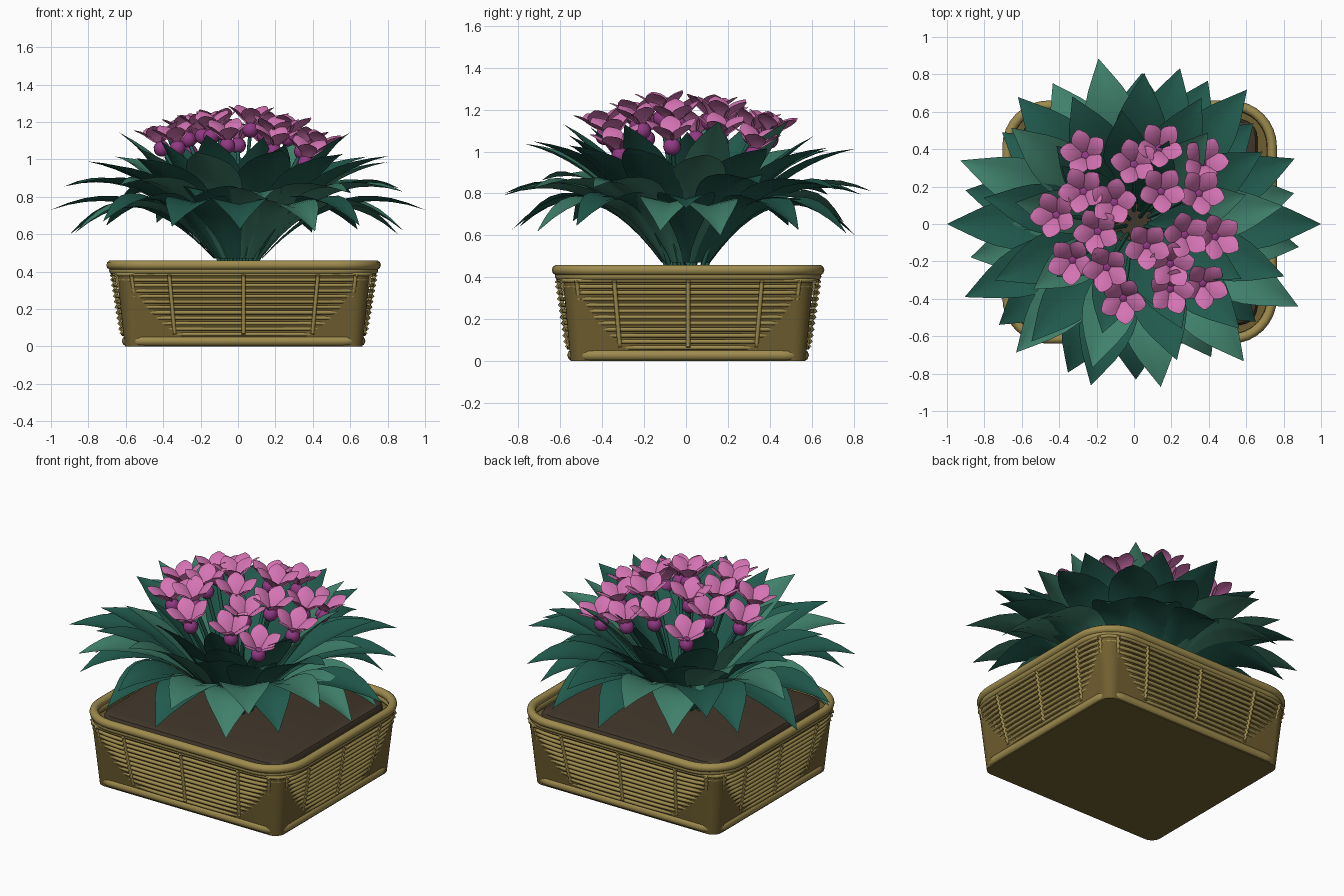
import bpy, bmesh, math, random
from mathutils import Vector, Matrix

if "Cube" in bpy.data.objects:
    bpy.data.objects.remove(bpy.data.objects["Cube"])

random.seed(4)
CX, CY = 0.03, 0.01          # basket centre (foliage is centred on the origin)


def mat(name, rgb):
    m = bpy.data.materials.new(name)
    m.diffuse_color = tuple(((c / 255 + 0.055) / 1.055) ** 2.4 for c in rgb) + (1,)
    m.use_nodes = True
    m.node_tree.nodes["Principled BSDF"].inputs["Base Color"].default_value = m.diffuse_color
    return m


WICKER = mat("wicker", (158, 139, 78))
PANEL = mat("dark_wicker", (112, 95, 48))
SOIL = mat("soil", (66, 55, 43))
LEAF = mat("deep_green", (33, 90, 77))
LEAF2 = mat("light_green", (64, 129, 108))
PINK = mat("pink_petal", (212, 115, 179))
PLUM = mat("plum_calyx", (146, 58, 132))


def finish(name, bm, mats, angle=40):
    me = bpy.data.meshes.new(name)
    bm.to_mesh(me)
    bm.free()
    ob = bpy.data.objects.new(name, me)
    bpy.context.collection.objects.link(ob)
    for m in mats:
        me.materials.append(m)
    bpy.ops.object.select_all(action='DESELECT')
    ob.select_set(True)
    bpy.context.view_layer.objects.active = ob
    bpy.ops.object.shade_smooth_by_angle(angle=math.radians(angle))
    return ob


def tubes(name, paths, radius, material, cyclic=False, res=2):
    cu = bpy.data.curves.new(name, 'CURVE')
    cu.dimensions = '3D'
    cu.bevel_depth = radius
    cu.bevel_resolution = res
    cu.use_fill_caps = True
    for pts in paths:
        s = cu.splines.new('POLY')
        s.points.add(len(pts) - 1)
        for p, co in zip(s.points, pts):
            p.co = (*co, 1)
        s.use_cyclic_u = cyclic
    cu.materials.append(material)
    ob = bpy.data.objects.new(name, cu)
    bpy.context.collection.objects.link(ob)
    return ob


def rounded_rect(hx, hy, r, z, n=8):
    pts = []
    for k, (sx, sy) in enumerate([(1, 1), (-1, 1), (-1, -1), (1, -1)]):
        for i in range(n + 1):
            a = (k + i / n) * math.pi / 2
            pts.append((CX + sx * (hx - r) + r * math.cos(a),
                        CY + sy * (hy - r) + r * math.sin(a), z))
    return pts


def loft(name, loops, material):
    bm = bmesh.new()
    rings = [[bm.verts.new(p) for p in lp] for lp in loops]
    n = len(rings[0])
    for a, b in zip(rings, rings[1:]):
        for i in range(n):
            bm.faces.new((a[i], a[(i + 1) % n], b[(i + 1) % n], b[i]))
    bm.faces.new(rings[0][::-1])
    bm.faces.new(rings[-1])
    return finish(name, bm, [material])


# basket body, base bar, soil and rim
loft("basket_body", [rounded_rect(.635, .56, .06, 0), rounded_rect(.678, .597, .09, .39)], PANEL)
tubes("base_bar", [rounded_rect(.624, .549, .10, .029)], .028, WICKER, True)
loft("soil", [rounded_rect(.63, .55, .1, .37), rounded_rect(.63, .55, .1, .42),
              rounded_rect(.62, .54, .1, .437), rounded_rect(.59, .51, .1, .445)], SOIL)
tubes("rim_top", [rounded_rect(.708, .624, .22, .435)], .026, WICKER, True, 3)
tubes("rim_lower", [rounded_rect(.70, .616, .21, .405)], .02, WICKER, True)


# woven reeds: bowed rings that sink into the body corners near the base
def reed_shape(t):
    return .645 + .053 * t, .57 + .048 * t, 4 + 5 * t


def reed_ring(t):
    hx, hy, n = reed_shape(t)
    pts = []
    for i in range(96):
        a = 2 * math.pi * i / 96
        c, s = math.cos(a), math.sin(a)
        k = (abs(c) ** n + abs(s) ** n) ** (-1 / n)
        pts.append((CX + hx * c * k, CY + hy * s * k, .065 + .32 * t))
    return pts


tubes("woven_reeds", [reed_ring(i / 11) for i in range(12)], .011, WICKER, True, 1)

# upright stakes weaving over and under the reeds
stakes = []
for f in (-.86, -.57, 0, .57, .86):
    for side in (-1, 1):
        fx, fy = [], []
        for i in range(23):
            t = i / 22
            hx, hy, n = reed_shape(t)
            k = (1 - abs(f) ** n) ** (1 / n)
            w = -.002 if i % 2 else .011
            z = .065 + .32 * t
            fx.append((CX + f * hx, CY + side * (hy * k + w), z))
            fy.append((CX + side * (hx * k + w), CY + f * hy, z))
        stakes += [fx, fy]
tubes("stakes", stakes, .011, WICKER, False, 1)


# leaf or petal blade swept along a cubic Bezier, folded along its midrib
def blade(bm, ctrl, width, profile, M, steps, fold, mi):
    c = [Vector((r, 0, z)) for r, z in ctrl]
    rows = []
    for i in range(steps + 1):
        t = i / steps
        u = 1 - t
        p = c[0] * u**3 + c[1] * 3 * u * u * t + c[2] * 3 * u * t * t + c[3] * t**3
        d = (c[1] - c[0]) * u * u + (c[2] - c[1]) * 2 * u * t + (c[3] - c[2]) * t * t
        nrm = Vector((-d.z, 0, d.x)).normalized()
        w = width * profile(t)
        rows.append([bm.verts.new(M @ (p + Vector((0, v * w, 0)) + nrm * (abs(v) * w * fold)))
                     for v in (-1, -.5, 0, .5, 1)])
    for a, b in zip(rows, rows[1:]):
        for j in range(4):
            bm.faces.new((a[j], b[j], b[j + 1], a[j + 1])).material_index = mi


def leaf_profile(t):
    return .12 * (1 - t) + .95 * math.sin(math.pi * t ** 1.4) ** 1.1 + .004 if t < 1 else .004


def petal_profile(t):
    return .2 * (1 - t) + .92 * math.sin(math.pi * min(t, .985) ** 1.25) ** .65


# leaf rings: count, start angle, half width, side profile (radius, height)
RINGS = [
    ("lowest_leaves", 14, .22, .155, [(.13, .47), (.36, .75), (.60, .88), (.93, .63)]),
    ("outer_leaves", 14, 0, .15, [(.13, .47), (.34, .73), (.62, .93), (1.0, .83)]),
    ("middle_leaves", 13, .1, .145, [(.12, .47), (.30, .72), (.53, .94), (.87, 1.01)]),
    ("inner_leaves", 9, .2, .125, [(.10, .47), (.24, .70), (.42, .94), (.66, 1.10)]),
    ("heart_leaves", 5, 0, .11, [(.08, .47), (.2, .70), (.33, .95), (.52, 1.13)]),
]
squash = Matrix.Diagonal((1, .93, 1, 1))
for name, count, start, width, ctrl in RINGS:
    bm = bmesh.new()
    for i in range(count):
        end = name == "outer_leaves" and i in (0, count // 2)
        k = 1 if end else random.uniform(.92, 1.0)
        dz = -.10 if end else random.uniform(-.04, .05)
        a = start + 2 * math.pi * i / count + (0 if end else random.uniform(-.08, .08))
        pts = [(r * k, z + dz * j / 3) for j, (r, z) in enumerate(ctrl)]
        blade(bm, pts, width, leaf_profile, squash @ Matrix.Rotation(a, 4, 'Z'), 12, .22,
              int(random.random() < .27))
    finish(name, bm, [LEAF, LEAF2], 30)

# flowers: calyx ball, five cupped petals and a stem each
HEADS = [(.14, .42), (0, .33), (-.27, .38), (.38, .34), (-.28, .18), (-.43, .05), (-.11, .12),
         (.15, .18), (.36, .17), (-.2, -.04), (-.34, -.2), (.07, -.12), (-.15, -.24), (.2, -.22),
         (.45, -.07), (.28, -.06), (.38, -.33), (.2, -.36), (-.06, -.41)]
petals, calyx, stems = bmesh.new(), bmesh.new(), []
for x, y in HEADS:
    r2 = x * x + y * y
    z = 1.175 - .7 * r2 + random.uniform(-.03, .02)
    axis = Vector((x * .5, y * .5, 1))
    M = Matrix.Translation((x * .95, y * .95, z)) @ axis.to_track_quat('Z', 'Y').to_matrix().to_4x4()
    bmesh.ops.create_uvsphere(calyx, u_segments=12, v_segments=8, radius=.043, matrix=M)
    spin = random.uniform(0, 6)
    for k in range(5):
        blade(petals, [(.012, .03), (.04, .075), (.08, .115), (.125, .125)], .051, petal_profile,
              M @ Matrix.Rotation(spin + k * math.tau / 5, 4, 'Z'), 7, -.15, 0)
    foot = Vector((x * .22, y * .22, .44))
    head = Vector((x * .95, y * .95, z))
    stems.append([foot.lerp(head, t) + Vector((-x, -y, 0)) * .25 * t * (1 - t)
                  for t in (0, .25, .5, .75, 1)])
finish("petals", petals, [PINK], 35)
finish("calyxes", calyx, [PLUM], 60)
tubes("flower_stems", stems, .011, LEAF, False, 1)
